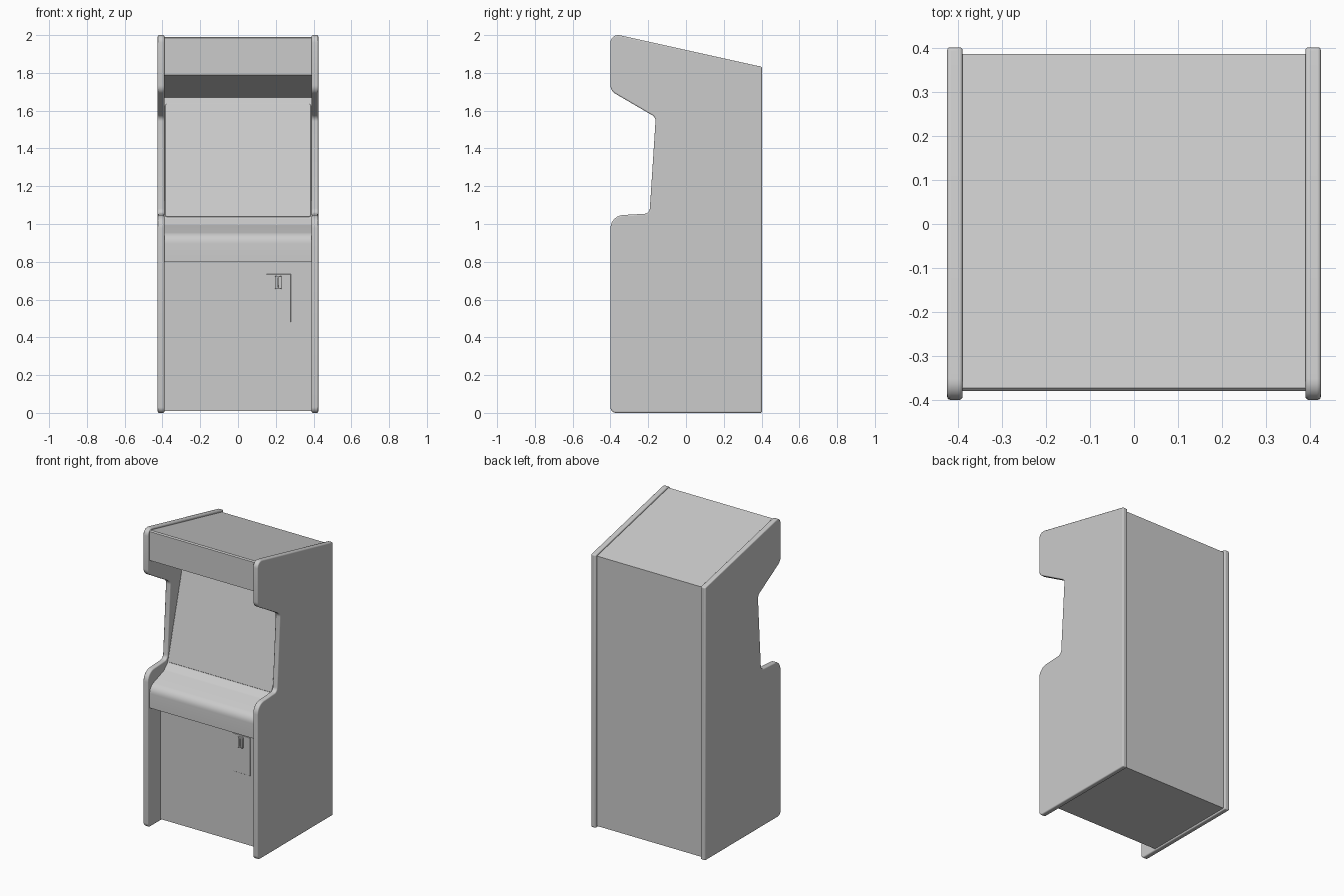
import bpy, bmesh, math
from mathutils import Vector

if "Cube" in bpy.data.objects:
    bpy.data.objects.remove(bpy.data.objects["Cube"])


def fillet(pts, steps=6):
    """Round the corners of a closed 2D outline; points are (a, b, radius)."""
    out = []
    n = len(pts)
    for i, (a, b, r) in enumerate(pts):
        p = Vector((a, b))
        if r == 0:
            out.append(p)
            continue
        u = (Vector(pts[i - 1][:2]) - p).normalized()
        v = (Vector(pts[(i + 1) % n][:2]) - p).normalized()
        half = u.angle(v) / 2
        c = p + (u + v).normalized() * (r / math.sin(half))
        t = r / math.tan(half)
        s, e = p + u * t - c, p + v * t - c
        turn = math.atan2(s.x * e.y - s.y * e.x, s.dot(e))
        for k in range(steps + 1):
            ang = turn * k / steps
            out.append(c + Vector((s.x * math.cos(ang) - s.y * math.sin(ang),
                                   s.x * math.sin(ang) + s.y * math.cos(ang))))
    return out


def finish(bm, name, bevel=0, segs=3):
    bmesh.ops.recalc_face_normals(bm, faces=bm.faces)
    me = bpy.data.meshes.new(name)
    bm.to_mesh(me)
    bm.free()
    ob = bpy.data.objects.new(name, me)
    bpy.context.collection.objects.link(ob)
    if bevel:
        m = ob.modifiers.new("edge", 'BEVEL')
        m.width, m.segments = bevel, segs
        m.limit_method, m.angle_limit = 'ANGLE', math.radians(50)
    bpy.ops.object.select_all(action='DESELECT')
    ob.select_set(True)
    bpy.context.view_layer.objects.active = ob
    bpy.ops.object.shade_smooth_by_angle(angle=math.radians(35))
    return ob


def extrude(name, pts, x0, x1, bevel=0, segs=3):
    """Extrude a (y, z, radius) side profile from x0 to x1."""
    bm = bmesh.new()
    f = bm.faces.new([bm.verts.new((x0, p.x, p.y)) for p in fillet(pts)])
    g = bmesh.ops.extrude_face_region(bm, geom=[f])
    bmesh.ops.translate(bm, vec=(x1 - x0, 0, 0),
                        verts=[v for v in g['geom'] if isinstance(v, bmesh.types.BMVert)])
    return finish(bm, name, bevel, segs)


def box(name, x0, x1, y0, y1, z0, z1, bevel=0):
    return extrude(name, [(y0, z0, 0), (y1, z0, 0), (y1, z1, 0), (y0, z1, 0)],
                   x0, x1, bevel, 2)


# Side panels with softened edging
side = [(-.40, 2.01, .04), (-.40, 1.705, .05), (-.16, 1.565, .035),
        (-.193, 1.055, .03), (-.40, 1.044, .07), (-.40, 0, .03),
        (.402, 0, 0), (.402, 1.832, 0)]
for name, s in (("left_side_panel", -1), ("right_side_panel", 1)):
    extrude(name, side, s * .39, s * .425, .007)

# Cabinet body: marquee, speaker slope, screen back, desk, lower front, back
W = .39
body = [(-.373, 1.991, 0), (-.38, 1.984, 0), (-.38, 1.79, 0), (-.02, 1.67, 0),
        (-.19, 1.03, 0), (-.22, 1.0, 0), (-.265, .95, 0), (-.265, .01, 0),
        (.387, .01, 0), (.387, 1.822, 0)]
extrude("cabinet_body", body, -W, W)

# Control panel with a rolled front edge
extrude("control_panel", [(-.2, 1.003, 0), (-.38, .94, .06), (-.38, .80, 0),
                          (-.24, .80, 0), (-.2, .9, 0)], -W, W)

# Rear ledge between control panel and screen
extrude("screen_ledge", [(-.225, 1.0, 0), (-.19, 1.03, 0), (-.15, 1.03, 0),
                         (-.15, .99, 0)], -W, W)

# Screen glass: rounded plate lying on the sloped front
a, b = Vector((0, -.188, 1.037)), Vector((0, -.03, 1.635))
up = (b - a).normalized()
out = Vector((0, -up.z, up.y))
L = (b - a).length
bm = bmesh.new()
outline = fillet([(-.386, 0, .012), (.386, 0, .012), (.386, L, .012), (-.386, L, .012)])
f = bm.faces.new([bm.verts.new(a + up * p.y + Vector((p.x, 0, 0)) - out * .003) for p in outline])
g = bmesh.ops.extrude_face_region(bm, geom=[f])
bmesh.ops.translate(bm, vec=out * .008,
                    verts=[v for v in g['geom'] if isinstance(v, bmesh.types.BMVert)])
finish(bm, "screen", .002, 2)

# Coin door, coin entry and its slot
box("coin_door", .15, .28, -.271, -.26, .48, .735, .002)
entry = box("coin_entry", .195, .231, -.283, -.268, .655, .725, .003)
cutter = box("slot_cutter", .211, .215, -.30, -.274, .663, .717)
cutter.hide_render = True
cutter.hide_viewport = True
m = entry.modifiers.new("slot", 'BOOLEAN')
m.operation, m.object, m.solver = 'DIFFERENCE', cutter, 'EXACT'
